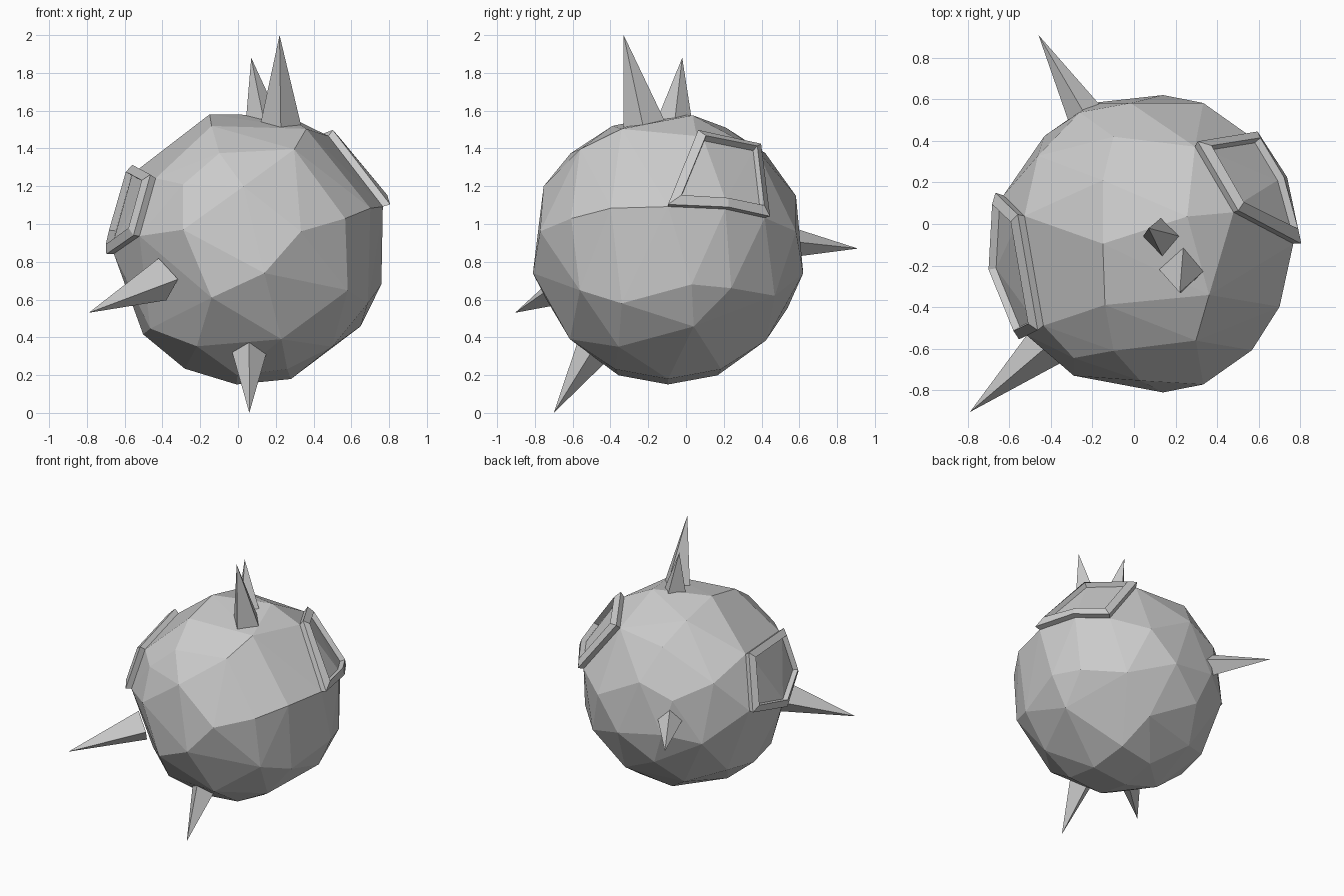
import bpy, bmesh, math
from mathutils import Vector, Matrix

if "Cube" in bpy.data.objects:
    bpy.data.objects.remove(bpy.data.objects["Cube"])

C = Vector((0.065, -0.095, 0.88))   # ball centre
R = 0.733


def make(name, verts, faces=None):
    me = bpy.data.meshes.new(name)
    bm = bmesh.new()
    vs = [bm.verts.new(v) for v in verts]
    if faces is None:
        out = bmesh.ops.convex_hull(bm, input=vs)
        junk = {g for g in out["geom_interior"] + out["geom_unused"]
                if isinstance(g, bmesh.types.BMVert)}
        bmesh.ops.delete(bm, geom=list(junk), context='VERTS')
        bmesh.ops.dissolve_limit(bm, angle_limit=math.radians(1),
                                 verts=bm.verts[:], edges=bm.edges[:])
    else:
        for f in faces:
            bm.faces.new([vs[i] for i in f])
    bmesh.ops.recalc_face_normals(bm, faces=bm.faces[:])
    bm.to_mesh(me)
    bm.free()
    ob = bpy.data.objects.new(name, me)
    bpy.context.collection.objects.link(ob)
    return ob


def on_ball(p):
    return Vector(p).normalized() * R


# Window outlines, as directions from the ball centre (bend corner first)
right_window = [on_ball(p) for p in (
    (.64, .305, .2), (.51, .52, .155), (.23, .47, .52), (.41, .15, .58), (.695, 0, .21))]
left_window = [on_ball(p) for p in (
    (-.765, -.125, -.04), (-.743, .249, .05),
    (-.62, .14, .43), (-.54, -.425, .39), (-.625, -.465, .06))]


def oriented(ring):
    mid = sum(ring, Vector()) / len(ring)
    n = (ring[1] - mid).cross(ring[2] - mid)
    return ring if n.dot(mid) > 0 else [ring[0]] + ring[:0:-1]


windows = {"right_window_frame": oriented(right_window),
           "left_window_frame": oriented(left_window)}


def inside(p, ring):
    return all(a.cross(b).normalized().dot(p) > -0.05
               for a, b in zip(ring, ring[1:] + ring[:1]))


# Ball: thinned spherified cube grid, tilted about y, plus irregular corners
extra = [on_ball(p) for p in (
    (.075, -.715, -.14), (.075, .715, -.14), (.695, .125, -.2), (.58, .135, -.42),
    (-.215, 0, .70), (-.215, .305, .63), (-.165, .52, .5), (-.165, -.52, .5),
    (.235, -.47, .52), (.505, -.515, .15), (.64, -.305, .205), (.525, -.475, -.235),
    (-.205, -.65, -.27), (-.035, -.66, .32), (-.355, -.55, .33), (-.355, -.635, .09),
    (.165, -.52, -.49), (.622, -.245, -.30), (.615, .335, -.22), (.39, .565, -.26),
    (.215, 0, -.70), (.295, -.245, .62), (-.205, -.295, .64), (.19, .13, .69))]
for ring in windows.values():
    extra += ring
tilt = Matrix.Rotation(-math.radians(16.8), 3, 'Y')
grid = range(-2, 3)
cells = [(i, j, k) for i in grid for j in grid for k in grid
         if 2 in (abs(i), abs(j), abs(k))]
cells.sort(key=lambda c: -sum(abs(t) == 2 for t in c))
points = list(extra)
for c in cells:
    p = tilt @ on_ball([math.tan(t * math.pi / 8) for t in c])
    if any((p - e).length < 0.265 for e in points):
        continue
    if any(inside(p, r) for r in windows.values()):
        continue
    points.append(p)
make("ball_body", [C + p for p in points])


# Raised window frames with a faceted pane
def inset(ring, w):
    out = []
    n = len(ring)
    for i, v in enumerate(ring):
        up = v.normalized()
        m1 = up.cross(v - ring[i - 1]).normalized()
        m2 = up.cross(ring[(i + 1) % n] - v).normalized()
        out.append(v + (m1 + m2) * w / (1 + m1.dot(m2)))
    return out


for name, ring in windows.items():
    inner = inset(ring, 0.048)
    loops = [[v * 0.96 for v in ring], [v * 1.055 for v in ring],
             [v * 1.055 for v in inner], [v * 1.005 for v in inner]]
    n = len(ring)
    faces = [(a * n + i, a * n + (i + 1) % n, b * n + (i + 1) % n, b * n + i)
             for a, b in ((0, 1), (1, 2), (2, 3)) for i in range(n)]
    faces += [(3 * n, 3 * n + i, 3 * n + i + 1) for i in range(1, n - 1)]
    make(name, [C + v for loop in loops for v in loop], faces)


# Four-sided spikes: base centre, tip, base radius
def spike(name, base, tip, r):
    base, tip = Vector(base), Vector(tip)
    n = (base - C).normalized()
    ref = Vector((0, 1, 0)) if n.z > 0.7 else Vector((0, 0, 1))
    e1 = (ref - n * ref.dot(n)).normalized() * r
    e2 = n.cross(e1)
    b = base - n * 0.03
    make(name, [b + e1, b + e2, b - e1, b - e2, tip],
         [(0, 1, 2, 3), (0, 1, 4), (1, 2, 4), (2, 3, 4), (3, 0, 4)])


spike("top_spike_large", (.24, -.225, 1.54), (.22, -.33, 2.0), .115)
spike("top_spike_small", (.14, -.06, 1.57), (.07, -.02, 1.88), .095)
spike("back_spike", (-.24, .54, .91), (-.46, .91, .87), .09)
spike("left_spike", (-.42, -.59, .70), (-.79, -.905, .53), .115)
spike("bottom_spike", (.06, -.51, .31), (.06, -.70, 0.0), .095)
